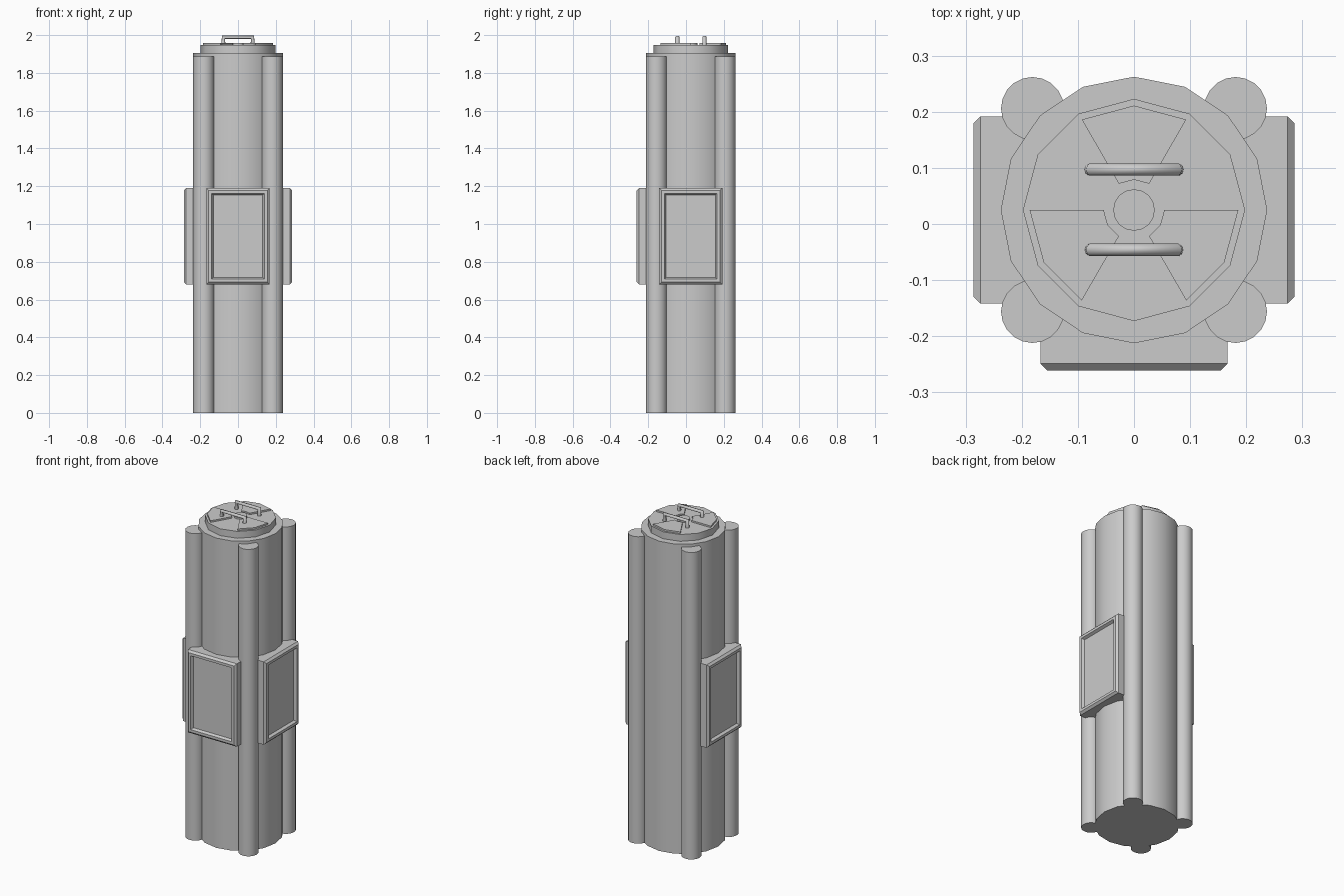
import bpy, bmesh
from math import pi, sin, cos, radians
from mathutils import Matrix, Vector

if "Cube" in bpy.data.objects:
    bpy.data.objects.remove(bpy.data.objects["Cube"])

CY = 0.025  # centre line of the column in y


def finish(bm, name, smooth=True):
    bmesh.ops.recalc_face_normals(bm, faces=bm.faces)
    me = bpy.data.meshes.new(name)
    bm.to_mesh(me)
    bm.free()
    ob = bpy.data.objects.new(name, me)
    bpy.context.collection.objects.link(ob)
    if smooth:
        bpy.ops.object.select_all(action='DESELECT')
        ob.select_set(True)
        bpy.context.view_layer.objects.active = ob
        bpy.ops.object.shade_smooth_by_angle(angle=radians(35))
    return ob


def prism(name, points, z0, z1):
    """Extrude a flat xy outline from z0 to z1."""
    bm = bmesh.new()
    face = bm.faces.new([bm.verts.new((x, y, z0)) for x, y in points])
    ext = bmesh.ops.extrude_face_region(bm, geom=[face], use_keep_orig=True)
    top = [v for v in ext['geom'] if isinstance(v, bmesh.types.BMVert)]
    bmesh.ops.translate(bm, verts=top, vec=(0, 0, z1 - z0))
    return finish(bm, name)


def ring(r, n, x=0, y=CY):
    return [(x + r * cos(2 * pi * i / n), y + r * sin(2 * pi * i / n)) for i in range(n)]


# Main column and lid
prism("column", ring(0.2375, 16), 0, 1.905)
prism("lid", ring(0.198, 12), 1.89, 1.947)

# Four corner pipes
for i, (sx, sy) in enumerate([(-1, -1), (1, -1), (1, 1), (-1, 1)]):
    prism(f"corner_pipe_{i + 1}", ring(0.056, 20, sx * 0.181, CY + sy * 0.181), 0, 1.888)

# Raised three-blade emblem on the lid
prism("lid_hub", ring(0.037, 16), 1.94, 1.957)
for i, start in enumerate((60, 180, 300)):
    blade = [(r * cos(radians(a)), CY + r * sin(radians(a)))
             for r, a in ((0.054, start), (0.186, start), (0.186, start + 30),
                          (0.186, start + 60), (0.054, start + 60), (0.054, start + 30))]
    prism(f"lid_blade_{i + 1}", blade, 1.94, 1.957)

# Two round-bar handles
for i, y in enumerate((-0.046, 0.097)):
    cu = bpy.data.curves.new(f"handle_{i + 1}", 'CURVE')
    cu.dimensions = '3D'
    cu.bevel_depth = 0.0115
    cu.bevel_resolution = 3
    sp = cu.splines.new('POLY')
    sp.points.add(3)
    for p, (x, z) in zip(sp.points, [(-0.077, 1.94), (-0.077, 1.9885), (0.077, 1.9885), (0.077, 1.94)]):
        p.co = (x, y, z, 1)
    bpy.context.collection.objects.link(bpy.data.objects.new(f"handle_{i + 1}", cu))


# Framed panels: nested rectangles lofted outwards then back in
def panel(name, angle):
    bm = bmesh.new()
    loops = []
    for inset, d in ((0, 0.14), (0, 0.274), (0.012, 0.286), (0.028, 0.286), (0.036, 0.270)):
        w, h = 0.167 - inset, 0.255 - inset
        loops.append([bm.verts.new((sx * w, -d, 0.935 + sz * h))
                      for sx, sz in ((-1, -1), (1, -1), (1, 1), (-1, 1))])
    for a, b in zip(loops, loops[1:]):
        for k in range(4):
            bm.faces.new((a[k], a[(k + 1) % 4], b[(k + 1) % 4], b[k]))
    bm.faces.new(loops[0])
    bm.faces.new(loops[-1])
    bm.transform(Matrix.Translation((0, CY, 0)) @ Matrix.Rotation(angle, 4, 'Z'))
    finish(bm, name, smooth=False)


for label, ang in (("front", 0), ("right", pi / 2), ("left", -pi / 2)):
    panel(f"{label}_panel", ang)
